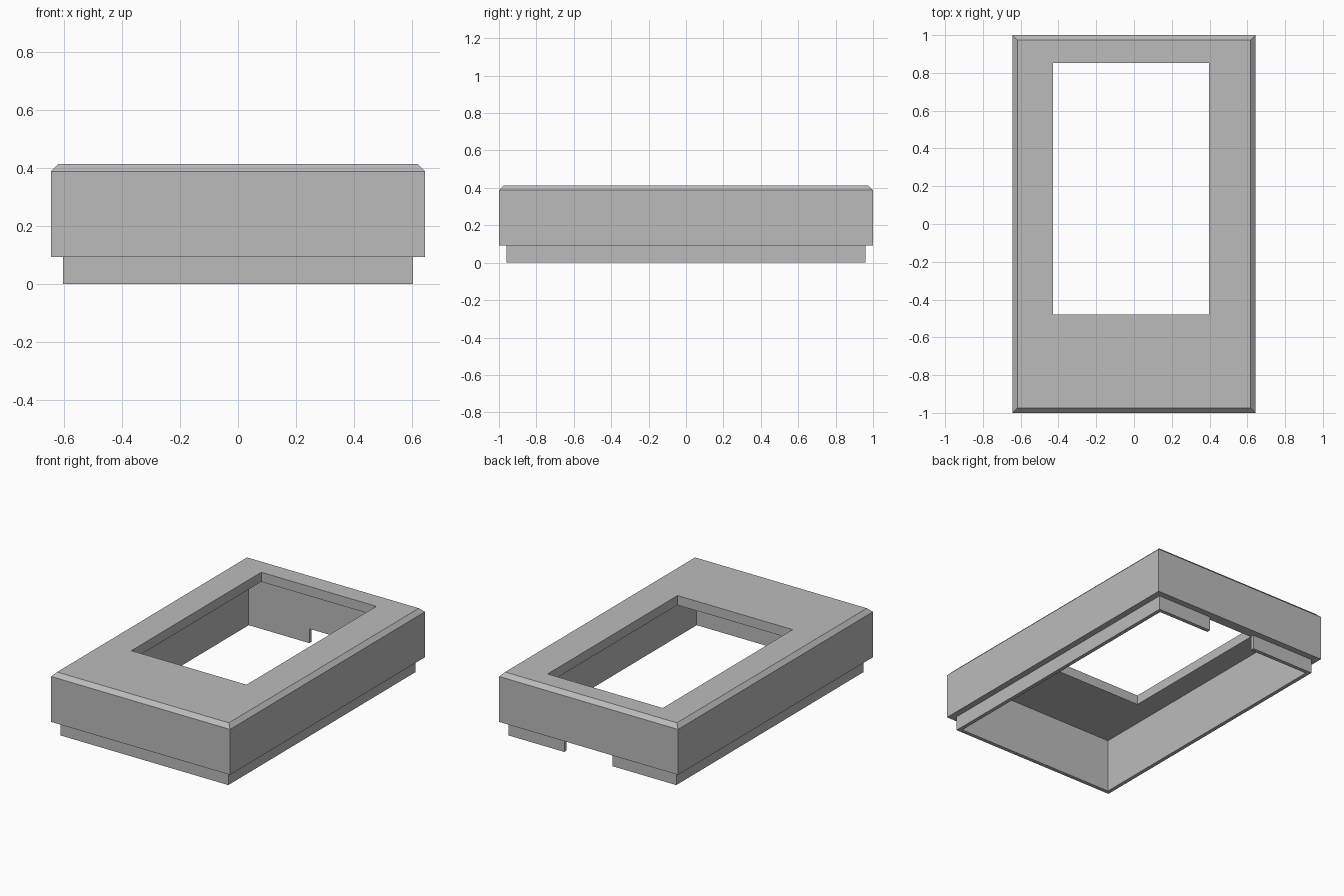
import bpy, bmesh

cube = bpy.data.objects.get("Cube")
if cube:
    bpy.data.objects.remove(cube, do_unlink=True)

grey = bpy.data.materials.new("light_grey")
grey.use_nodes = True
grey.diffuse_color = (0.5, 0.5, 0.5, 1)
grey.node_tree.nodes["Principled BSDF"].inputs["Base Color"].default_value = (0.5, 0.5, 0.5, 1)

BODY_X, BODY_Y = 0.643, 1.0
LEDGE, TOP, CEILING = 0.093, 0.414, 0.352
BEVEL, LIP_INSET, WALL = 0.026, 0.041, 0.025


def rect(inset, z):
    """Corners of the body outline, moved inwards."""
    x, y = BODY_X - inset, BODY_Y - inset
    return [(-x, -y, z), (x, -y, z), (x, y, z), (-x, y, z)]


def window(z):
    """Corners of the off-centre opening."""
    x0, x1, y0, y1 = -0.43, 0.397, -0.48, 0.853
    return [(x0, y0, z), (x1, y0, z), (x1, y1, z), (x0, y1, z)]


def make_object(name, bm):
    bmesh.ops.recalc_face_normals(bm, faces=bm.faces)
    mesh = bpy.data.meshes.new(name)
    bm.to_mesh(mesh)
    bm.free()
    mesh.materials.append(grey)
    obj = bpy.data.objects.new(name, mesh)
    bpy.context.collection.objects.link(obj)
    return obj


# Hollow cover: closed chain of rectangular rings, outside then inside
rings = [
    window(TOP),
    rect(BEVEL, TOP),
    rect(0, TOP - BEVEL),
    rect(0, LEDGE),
    rect(LIP_INSET, LEDGE),
    rect(LIP_INSET, 0),
    rect(LIP_INSET + WALL, 0),
    rect(LIP_INSET + WALL, CEILING),
    window(CEILING),
]
bm = bmesh.new()
loops = [[bm.verts.new(p) for p in ring] for ring in rings]
for a, b in zip(loops, loops[1:] + loops[:1]):
    for i in range(4):
        j = (i + 1) % 4
        bm.faces.new((a[i], a[j], b[j], b[i]))
cover = make_object("cover_frame", bm)

# Cable notch through the back of the lower lip
bm = bmesh.new()
bmesh.ops.create_cube(bm, size=1)
x0, x1, y0, y1, z0 = -0.142, 0.203, 0.88, 0.98, -0.1
for v in bm.verts:
    v.co.x = x1 if v.co.x > 0 else x0
    v.co.y = y1 if v.co.y > 0 else y0
    v.co.z = LEDGE if v.co.z > 0 else z0
cutter = make_object("notch_cutter", bm)
cutter.hide_render = True

cut = cover.modifiers.new("back_notch", "BOOLEAN")
cut.operation = "DIFFERENCE"
cut.solver = "EXACT"
cut.object = cutter
bpy.context.view_layer.objects.active = cover
cover.select_set(True)
bpy.ops.object.modifier_apply(modifier=cut.name)
bpy.data.objects.remove(cutter, do_unlink=True)
